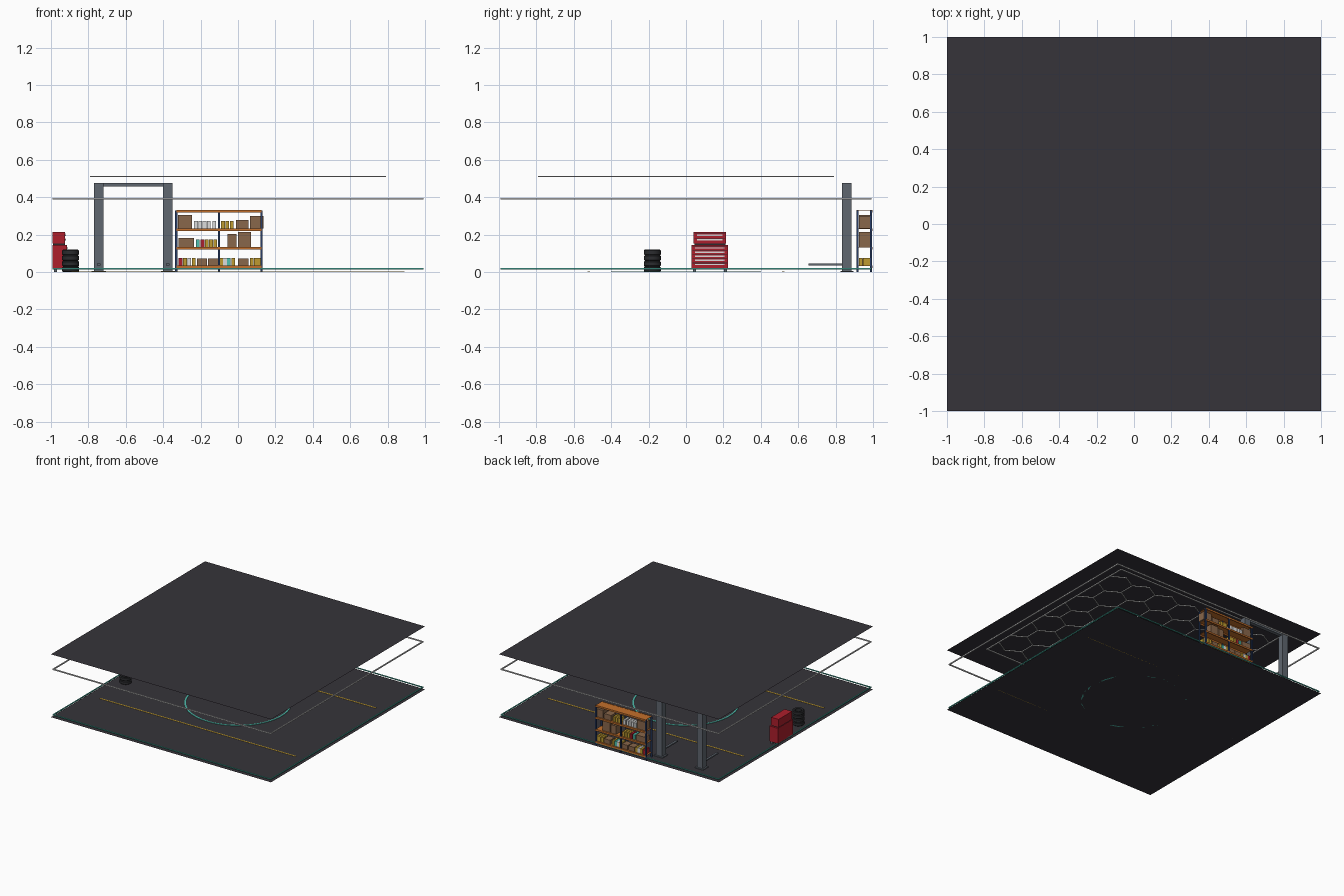
import bpy, bmesh, math

if "Cube" in bpy.data.objects:
    bpy.data.objects.remove(bpy.data.objects["Cube"])


def material(name, r, g, b):
    m = bpy.data.materials.new(name)
    m.use_nodes = True
    m.diffuse_color = (r, g, b, 1)
    m.node_tree.nodes["Principled BSDF"].inputs["Base Color"].default_value = (r, g, b, 1)
    return m


dark = material("dark concrete", .037, .034, .042)
white = material("off white", .72, .72, .72)
teal = material("teal glow", .08, .53, .43)
yellow = material("yellow paint", .52, .33, .03)
steel = material("steel grey", .115, .135, .16)
navy = material("navy blue", .022, .048, .14)
orange = material("orange", .55, .16, .025)
card = material("cardboard", .25, .135, .07)
red = material("red enamel", .42, .013, .025)
rubber = material("black rubber", .024, .025, .028)


def finish(name, bm, mat):
    me = bpy.data.meshes.new(name)
    bm.to_mesh(me)
    bm.free()
    me.materials.append(mat)
    ob = bpy.data.objects.new(name, me)
    bpy.context.collection.objects.link(ob)
    return ob


def add_box(bm, x0, x1, y0, y1, z0, z1):
    vs = bmesh.ops.create_cube(bm, size=1)["verts"]
    for v in vs:
        v.co = ((x0 + x1) / 2 + v.co.x * (x1 - x0),
                (y0 + y1) / 2 + v.co.y * (y1 - y0),
                (z0 + z1) / 2 + v.co.z * (z1 - z0))


def boxes(name, mat, items):
    bm = bmesh.new()
    for it in items:
        add_box(bm, *it)
    return finish(name, bm, mat)


def plane(name, z, mat):
    bm = bmesh.new()
    bmesh.ops.create_grid(bm, x_segments=1, y_segments=1, size=1)
    for v in bm.verts:
        v.co.z = z
    return finish(name, bm, mat)


def square_frame(name, mat, r, w, z0, z1):
    sides = [(-r, r, s * (r - w / 2) - w / 2, s * (r - w / 2) + w / 2, z0, z1) for s in (-1, 1)]
    sides += [(y0, y1, x0 + w, x1 - w, z0, z1) for x0, x1, y0, y1, z0, z1 in sides]
    return boxes(name, mat, sides)


def lathe(name, mat, profile, segments, closed=True):
    bm = bmesh.new()
    vs = [bm.verts.new((r, 0, z)) for r, z in profile]
    edges = [bm.edges.new((vs[i], vs[(i + 1) % len(vs)])) for i in range(len(vs))]
    bmesh.ops.spin(bm, geom=vs + edges, axis=(0, 0, 1), cent=(0, 0, 0),
                   angle=math.tau, steps=segments, use_duplicate=False)
    bmesh.ops.remove_doubles(bm, verts=bm.verts, dist=1e-5)
    bmesh.ops.recalc_face_normals(bm, faces=bm.faces)
    return finish(name, bm, mat)


# Room: floor, ceiling and perimeter strips
plane("floor", 0, dark)
plane("ceiling", .517, dark)
square_frame("floor_light_strip", teal, .992, .008, .015, .022)
square_frame("wall_light_strip", white, .992, .008, .388, .397)

# Floor markings
boxes("floor_lines", yellow, [(-.89, .89, y - .006, y + .006, 0, .002) for y in (-.52, .52)])
lathe("floor_ring", teal, [(.388, 0), (.4, 0), (.4, .004), (.388, .004)], 64)

# Ceiling lights: square border around a honeycomb of thin bars
square_frame("ceiling_light_border", white, .79, .01, .507, .513)
R = 1.57 / 7 / math.sqrt(3)
bars = {}
for row in range(7):
    shift = row % 2
    for col in range(7 - shift):
        cx = (col - 3 + shift / 2) * math.sqrt(3) * R
        cy = (row - 3) * 1.5 * R
        pts = [(cx + R * math.sin(k * math.pi / 3), cy + R * math.cos(k * math.pi / 3)) for k in range(6)]
        for k in range(6):
            a, b = pts[k], pts[(k + 1) % 6]
            bars[(round(a[0] + b[0], 3) + 0.0, round(a[1] + b[1], 3) + 0.0)] = (a, b)
bm = bmesh.new()
for (ax, ay), (bx, by) in bars.values():
    nx, ny = -(by - ay) / R * .004, (bx - ax) / R * .004
    quad = [(ax + nx, ay + ny), (bx + nx, by + ny), (bx - nx, by - ny), (ax - nx, ay - ny)]
    low = bm.faces.new([bm.verts.new((x, y, .508)) for x, y in quad])
    ext = bmesh.ops.extrude_face_region(bm, geom=[low], use_keep_orig=True)
    for g in ext["geom"]:
        if isinstance(g, bmesh.types.BMVert):
            g.co.z = .513
bmesh.ops.recalc_face_normals(bm, faces=bm.faces)
finish("honeycomb_lights", bm, white)

# Two-post lift
posts, plates, arms = [], [], []
for x in (-.745, -.375):
    posts.append((x - .026, x + .026, .835, .885, 0, .475))
    plates.append((x - .038, x + .038, .825, .895, 0, .007))
    arms.append((x - .009, x + .009, .655, .84, .036, .046))
boxes("lift_posts", steel, posts)
boxes("lift_base_plates", steel, plates)
boxes("lift_arms", steel, arms)
boxes("lift_crossbar", steel, [(-.72, -.4, .845, .875, .458, .475)])

# Storage rack
levels = (.022, .121, .22, .318)
boxes("rack_uprights", navy, [(x - .006, x + .006, y - .005, y + .005, 0, .33)
                              for x in (-.33, -.102, .125) for y in (.917, .99)])
boxes("rack_beams", orange, [(-.33, .125, y - .004, y + .004, z, z + .014)
                             for z in levels for y in (.915, .992)])
boxes("rack_boards", orange, [(-.33, .125, .918, .989, z + .011, z + .013) for z in levels])

# Cardboard boxes: shelf level, left, right, height
cartons = [(0, -.22, -.167, .036), (0, -.16, -.107, .036), (0, 0, .055, .036),
           (1, -.317, -.235, .046), (1, -.055, -.007, .068), (1, 0, .07, .078),
           (2, -.32, -.245, .07), (2, -.01, .055, .044), (2, .063, .137, .066)]
boxes("cartons", card, [(a, b, .925, .985, levels[n] + .014, levels[n] + .014 + h)
                        for n, a, b, h in cartons])

# Small containers in rows of three: colour, shelf level, left edges
supplies = [("red", red, 0, (-.317,)), ("yellow", yellow, 0, (-.293, -.247, -.1, -.035, .063, .086, .108)),
            ("white", white, 0, (-.27, -.08)), ("teal", teal, 0, (-.06,)),
            ("teal", teal, 1, (-.225,)), ("red", red, 1, (-.2,)),
            ("yellow", yellow, 1, (-.177, -.154, -.131)),
            ("white", white, 2, (-.235, -.212, -.189, -.166, -.137)),
            ("yellow", yellow, 2, (-.09, -.067, -.044))]
for label, mat, n, xs in supplies:
    z = levels[n] + .014
    boxes(label + "_containers", mat, [(x, x + .02, .926 + .02 * k, .944 + .02 * k, z, z + .04)
                                       for x in xs for k in range(3)])

# Tool chest with drawers facing +x
boxes("chest_cabinet", red, [(-.992, -.915, .03, .225, .02, .145)])
boxes("chest_top", red, [(-.992, -.925, .04, .215, .152, .215)])
boxes("chest_seam", rubber, [(-.988, -.925, .045, .21, .145, .152)])
lower = [.037 + .022 * k for k in range(5)]
upper = [.17, .193]
boxes("cabinet_handles", white, [(-.915, -.909, .048, .207, z, z + .007) for z in lower])
boxes("top_handles", white, [(-.925, -.919, .06, .195, z, z + .007) for z in upper])
boxes("drawer_gaps", rubber,
      [(-.915, -.913, .036, .219, z + .01, z + .013) for z in lower]
      + [(-.925, -.923, .046, .209, z + .01, z + .013) for z in upper])
boxes("chest_feet", steel, [(x - .008, x + .008, y - .008, y + .008, 0, .02)
                            for x in (-.975, -.93) for y in (.045, .21)])

# Tyre stack
for k in range(4):
    tyre = lathe("tyre", rubber, [(.026, .003), (.04, 0), (.045, .005), (.045, .025),
                                  (.04, .03), (.026, .027)], 24)
    tyre.location = (-.895, -.18, .03 * k)
    for p in tyre.data.polygons:
        p.use_smooth = True
    bpy.context.view_layer.objects.active = tyre
    tyre.select_set(True)
    bpy.ops.object.shade_smooth_by_angle(angle=math.radians(30))
    tyre.select_set(False)
